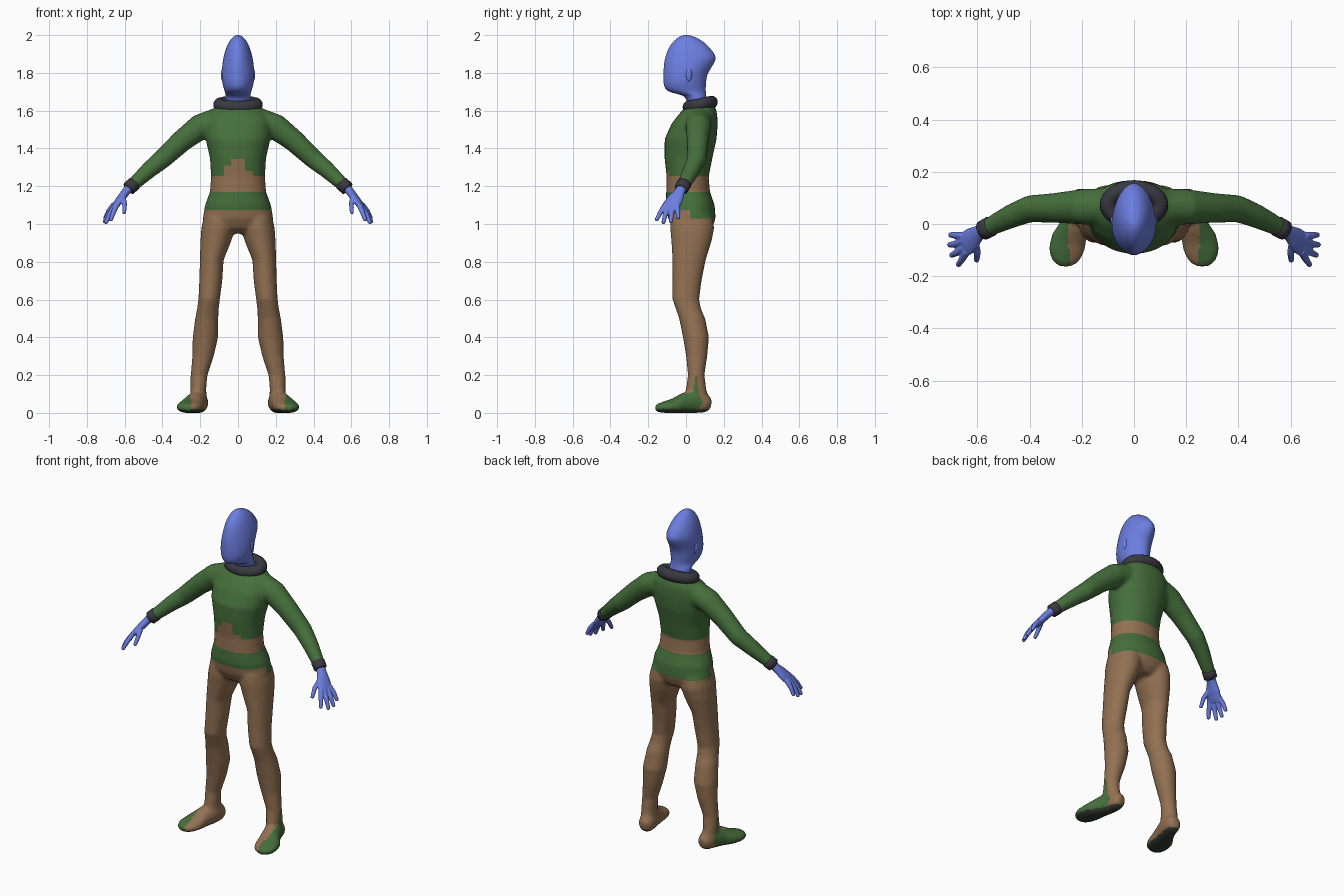
import bpy, bmesh, math
from mathutils import Vector as V


def material(name, rgb):
    m = bpy.data.materials.new(name)
    m.diffuse_color = (*rgb, 1)
    return m


GREEN = material("green cloth", (0.06, 0.16, 0.045))
BROWN = material("brown cloth", (0.29, 0.165, 0.085))
BLUE = material("blue skin", (0.15, 0.21, 0.75))
DARK = material("dark trim", (0.04, 0.04, 0.052))
SOLE = material("dark sole", (0.035, 0.045, 0.03))


def spow(c, p):
    return math.copysign(abs(c) ** p, c)


def loft(bm, rings, n=32, p=1.0, closed=False):
    """Skin a list of (centre, u, v) elliptical rings."""
    loops = []
    for c, u, v in rings:
        loop = []
        for i in range(n):
            a = 2 * math.pi * i / n
            loop.append(bm.verts.new(c + u * spow(math.cos(a), p) + v * math.sin(a)))
        loops.append(loop)
    for k in range(len(loops) if closed else len(loops) - 1):
        A, B = loops[k], loops[(k + 1) % len(loops)]
        for i in range(n):
            j = (i + 1) % n
            bm.faces.new((A[i], A[j], B[j], B[i]))
    if not closed:
        bm.faces.new(loops[0][::-1])
        bm.faces.new(loops[-1])


def slices(rows, s=1):
    """Horizontal rings from (z, x_min, x_max, y_min, y_max)."""
    return [(V((s * (x0 + x1) / 2, (y0 + y1) / 2, z)),
             V(((x1 - x0) / 2, 0, 0)), V((0, (y1 - y0) / 2, 0)))
            for z, x0, x1, y0, y1 in rows]


def tube(pts, up, s=1):
    """Rings across a path of (x, y, z, half_a, half_b); b lies along up."""
    P = [V((s * q[0], q[1], q[2])) for q in pts]
    up = V((s * up[0], up[1], up[2]))
    out = []
    for i, q in enumerate(pts):
        t = (P[min(i + 1, len(P) - 1)] - P[max(i - 1, 0)]).normalized()
        side = t.cross(up).normalized()
        out.append((P[i], side * q[3], side.cross(t) * q[4]))
    return out


def finish(name, bm, mats, voxel=0, smooth=0, subsurf=0):
    bmesh.ops.recalc_face_normals(bm, faces=bm.faces[:])
    me = bpy.data.meshes.new(name)
    bm.to_mesh(me)
    bm.free()
    ob = bpy.data.objects.new(name, me)
    bpy.context.collection.objects.link(ob)
    if voxel:
        r = ob.modifiers.new("blend", 'REMESH')
        r.mode, r.voxel_size = 'VOXEL', voxel
    if smooth:
        m = ob.modifiers.new("soften", 'SMOOTH')
        m.factor, m.iterations = 0.5, smooth
    if subsurf:
        m = ob.modifiers.new("round", 'SUBSURF')
        m.levels = m.render_levels = subsurf
    dg = bpy.context.evaluated_depsgraph_get()
    ob.data = bpy.data.meshes.new_from_object(ob.evaluated_get(dg))
    ob.modifiers.clear()
    ob.data.materials.clear()
    for m in mats:
        ob.data.materials.append(m)
    for f in ob.data.polygons:
        f.use_smooth = True
    return ob


# Body: torso, legs, feet and arms blended into one suit
bm = bmesh.new()
torso = [(0.95, 0.10, -0.03, 0.11), (0.98, 0.16, -0.07, 0.14), (1.03, 0.187, -0.095, 0.157),
         (1.10, 0.175, -0.107, 0.152), (1.17, 0.149, -0.105, 0.127), (1.25, 0.143, -0.103, 0.12),
         (1.35, 0.149, -0.114, 0.14), (1.45, 0.172, -0.113, 0.162), (1.53, 0.178, -0.077, 0.168),
         (1.585, 0.16, -0.035, 0.165), (1.62, 0.12, 0.0, 0.155), (1.65, 0.07, 0.02, 0.13)]
loft(bm, slices([(z, -r, r, f, b) for z, r, f, b in torso]), p=0.9)
leg = [(1.04, 0.02, 0.18, -0.08, 0.14), (0.98, 0.015, 0.194, -0.084, 0.15),
       (0.91, 0.035, 0.199, -0.078, 0.136), (0.81, 0.076, 0.202, -0.072, 0.105),
       (0.70, 0.083, 0.205, -0.072, 0.083), (0.60, 0.096, 0.21, -0.072, 0.07),
       (0.55, 0.102, 0.217, -0.054, 0.08), (0.50, 0.104, 0.227, -0.037, 0.102),
       (0.40, 0.105, 0.24, -0.016, 0.122), (0.30, 0.128, 0.242, 0.0, 0.113),
       (0.20, 0.161, 0.251, 0.01, 0.098), (0.13, 0.168, 0.252, 0.0, 0.108),
       (0.05, 0.165, 0.25, 0.0, 0.12)]
foot = [(0.195, 0.132, 0.045, 0.025, 0.03), (0.20, 0.105, 0.05, 0.044, 0.05),
        (0.21, 0.05, 0.06, 0.05, 0.065), (0.23, -0.01, 0.05, 0.055, 0.057),
        (0.25, -0.06, 0.036, 0.069, 0.042), (0.262, -0.11, 0.03, 0.068, 0.032),
        (0.268, -0.145, 0.026, 0.05, 0.024), (0.27, -0.163, 0.025, 0.02, 0.014)]
arm = [(0.06, 0.07, 1.53, 0.06, 0.06), (0.13, 0.067, 1.54, 0.07, 0.07),
       (0.20, 0.066, 1.515, 0.068, 0.068), (0.295, 0.062, 1.442, 0.059, 0.058),
       (0.40, 0.058, 1.345, 0.052, 0.052), (0.47, 0.03, 1.287, 0.045, 0.046),
       (0.53, 0.001, 1.232, 0.038, 0.039), (0.58, -0.025, 1.188, 0.031, 0.033)]
for s in (1, -1):
    loft(bm, slices(leg, s))
    loft(bm, tube(foot, (0, 0, 1), s))
    loft(bm, tube(arm, (0, 1, 0), s))
for v in bm.verts:
    v.co.z = max(v.co.z, 0.0)
body = finish("body_suit", bm, [GREEN, BROWN, SOLE], voxel=0.01, smooth=7)

# Suit colours: cut clean edges, then choose by position
bm = bmesh.new()
bm.from_mesh(body.data)
cuts = [((0, 0, z), (0, 0, 1)) for z in (1.03, 1.075, 1.17, 1.255, 1.28, 1.31, 1.345)]
cuts += [((x, 0, 0), (1, 0, 0)) for x in (-0.075, -0.037, 0.037, 0.08)] + [((0, 0.02, 0), (0, 1, 0))]
for co, no in cuts:
    bmesh.ops.bisect_plane(bm, geom=bm.verts[:] + bm.edges[:] + bm.faces[:],
                           plane_co=co, plane_no=no, dist=1e-5)
for f in bm.faces:
    x, y, z = f.calc_center_median()
    hem = 1.075 if y < 0.02 else 1.03
    top = 1.255
    if y < 0.02 and -0.075 < x < 0.08:
        top = 1.345 if abs(x) < 0.037 else 1.31 if x < 0 else 1.28
    brown = abs(x) < 0.25 and (z < hem or 1.17 < z < top)
    f.material_index = 2 if z < 0.02 and f.normal.z < -0.5 else int(brown)
low = min(v.co.z for v in bm.verts)
for v in bm.verts:
    if v.co.z < 0.05:
        v.co.z -= low * (1 - v.co.z / 0.05)
bm.to_mesh(body.data)
bm.free()

# Head and neck: narrow front to back lens shape
bm = bmesh.new()
head = [(1.62, 0.066, 0.01, 0.115), (1.665, 0.066, 0.0, 0.11), (1.683, 0.067, -0.015, 0.107),
        (1.695, 0.069, -0.085, 0.106), (1.715, 0.075, -0.115, 0.105), (1.75, 0.086, -0.121, 0.107),
        (1.79, 0.087, -0.121, 0.111), (1.835, 0.085, -0.119, 0.14), (1.865, 0.081, -0.115, 0.158),
        (1.89, 0.076, -0.109, 0.16), (1.925, 0.066, -0.097, 0.134), (1.958, 0.053, -0.077, 0.104),
        (1.985, 0.034, -0.048, 0.062), (1.998, 0.016, -0.022, 0.026), (2.001, 0.005, -0.006, 0.008)]
loft(bm, slices([(z, -r, r, f, b) for z, r, f, b in head]), n=24, p=1.15)
finish("head", bm, [BLUE], subsurf=1)

# Ears
for s, side in ((1, "right"), (-1, "left")):
    bm = bmesh.new()
    bmesh.ops.create_uvsphere(bm, u_segments=16, v_segments=10, radius=1)
    for v in bm.verts:
        v.co = V((s * 0.078 + v.co.x * 0.013, 0.015 + v.co.y * 0.018, 1.79 + v.co.z * 0.036))
    finish("ear_" + side, bm, [BLUE])

# Collar: soft ring, lower at the front
bm = bmesh.new()
rings = []
for i in range(48):
    a = 2 * math.pi * i / 48
    out = V((math.cos(a), math.sin(a), 0))
    c = V((0.098 * out.x, 0.075 + 0.06 * out.y, 1.632 + 0.013 * out.y))
    rings.append((c, out * 0.033, V((0, 0, 0.034))))
loft(bm, rings, n=16, closed=True)
finish("collar", bm, [DARK])

# Cuffs and hands
palm = [(0.572, -0.02, 1.195, 0.024, 0.026), (0.596, -0.035, 1.168, 0.022, 0.03),
        (0.62, -0.055, 1.135, 0.021, 0.043), (0.643, -0.075, 1.105, 0.018, 0.047),
        (0.655, -0.085, 1.085, 0.012, 0.042)]
fingers = [((0.610, -0.062, 1.150), (0.600, -0.110, 1.105), (0.603, -0.140, 1.058)),
           ((0.640, -0.105, 1.105), (0.659, -0.135, 1.062), (0.674, -0.157, 1.020)),
           ((0.648, -0.090, 1.100), (0.680, -0.110, 1.050), (0.700, -0.120, 1.005)),
           ((0.654, -0.065, 1.100), (0.686, -0.077, 1.055), (0.708, -0.080, 1.010)),
           ((0.655, -0.045, 1.105), (0.685, -0.043, 1.068), (0.704, -0.042, 1.030))]
for s, side in ((1, "right"), (-1, "left")):
    bm = bmesh.new()
    cuff = [(0.546, -0.007, 1.218, 0.028, 0.028), (0.550, -0.009, 1.214, 0.038, 0.039),
            (0.578, -0.024, 1.188, 0.037, 0.038), (0.582, -0.026, 1.184, 0.026, 0.026)]
    loft(bm, tube(cuff, (0, 1, 0), s))
    finish("cuff_" + side, bm, [DARK])
    bm = bmesh.new()
    loft(bm, tube(palm, (-0.2, -1, 0), s), n=24)
    for a, b, c in fingers:
        tip = tuple(V(c) + (V(c) - V(b)).normalized() * 0.005)
        loft(bm, tube([(*a, 0.015, 0.015), (*b, 0.0135, 0.0135), (*c, 0.0105, 0.0105),
                       (*tip, 0.005, 0.005)], (0, 1, 0.3), s), n=12)
    finish("hand_" + side, bm, [BLUE], voxel=0.004, smooth=4)
